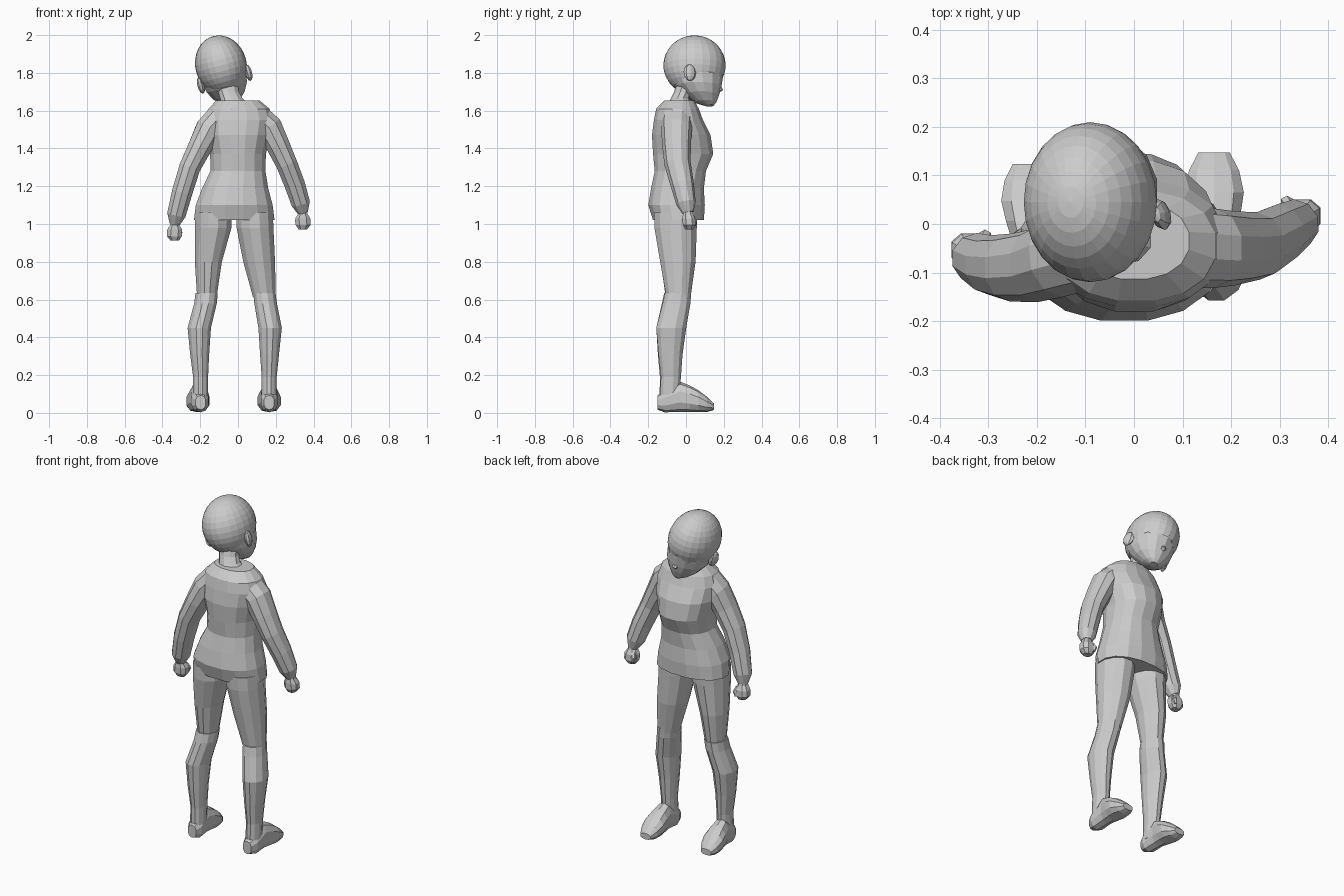
import bpy, bmesh, math
from mathutils import Vector, Matrix

UP, DEPTH = Vector((0, 0, 1)), Vector((0, 1, 0))


def finish(name, bm):
    bmesh.ops.recalc_face_normals(bm, faces=bm.faces)
    me = bpy.data.meshes.new(name)
    bm.to_mesh(me)
    bm.free()
    ob = bpy.data.objects.new(name, me)
    bpy.context.collection.objects.link(ob)
    return ob


def loft(name, secs, n=12, ref=DEPTH, fixed=None, xf=None, power=1.0):
    """Skin elliptical sections (x, y, z, half width, half depth along ref)."""
    bm = bmesh.new()
    pts = [Vector(s[:3]) for s in secs]
    rings = []
    for i, s in enumerate(secs):
        t = fixed or (pts[min(i + 1, len(pts) - 1)] - pts[max(i - 1, 0)]).normalized()
        v = (ref - t * ref.dot(t)).normalized()
        u = v.cross(t)
        ring = []
        for k in range(n):
            a = 2 * math.pi * (k + .5) / n
            c, d = math.cos(a), math.sin(a)
            c = math.copysign(abs(c) ** power, c)
            d = math.copysign(abs(d) ** power, d)
            ring.append(bm.verts.new(pts[i] + u * c * s[3] + v * d * s[4]))
        rings.append(ring)
    for r, q in zip(rings, rings[1:]):
        for k in range(n):
            bm.faces.new((r[k], r[(k + 1) % n], q[(k + 1) % n], q[k]))
    bm.faces.new(rings[0])
    bm.faces.new(rings[-1])
    if xf:
        bm.transform(xf)
    return finish(name, bm)


# Shirt body, flared hem at the bottom
loft("shirt", [
    (-.02, -.04, 1.02, .217, .137), (-.02, -.05, 1.10, .207, .152),
    (-.015, -.045, 1.19, .178, .142), (0, -.03, 1.28, .148, .138),
    (0, -.015, 1.37, .15, .162), (0, -.025, 1.47, .175, .158),
    (.005, -.04, 1.55, .185, .132), (.005, -.045, 1.61, .165, .115),
    (0, -.035, 1.655, .115, .08)], n=16, fixed=UP, power=.9)

# Sleeves and fists
arm_r = [(.075, .085), (.075, .082), (.066, .076), (.059, .07), (.057, .062), (.052, .052), (.028, .03)]
arm_paths = {
    "right": [(.09, -.045, 1.575), (.165, -.05, 1.51), (.21, -.05, 1.42), (.257, -.045, 1.32),
              (.30, -.02, 1.21), (.332, 0, 1.11), (.343, .01, 1.06)],
    "left": [(-.09, -.05, 1.575), (-.155, -.07, 1.50), (-.20, -.085, 1.41), (-.255, -.09, 1.30),
             (-.295, -.085, 1.17), (-.326, -.07, 1.05), (-.335, -.06, 1.00)]}
for side, path in arm_paths.items():
    loft(side + "_sleeve", [p + r for p, r in zip(path, arm_r)], n=10)
    x, y, z = path[-1]
    s = 1 if x > 0 else -1
    loft(side + "_fist", [
        (x, y, z + .02, .022, .024), (x, y, z - .005, .026, .028),
        (x, y + .005, z - .03, .042, .036), (x + s * .002, y + .007, z - .065, .042, .036),
        (x, y + .007, z - .088, .024, .022)], n=8, fixed=UP, power=.8)
    # Thumb
    loft(side + "_thumb", [
        (x - s * .02, y + .022, z - .02, .012, .012), (x - s * .028, y + .035, z - .045, .014, .014),
        (x - s * .022, y + .036, z - .07, .007, .007)], n=6)

# Legs: thigh, sock and foot
legs = {
    "right": ([(.088, -.055, 1.06, .1, .118), (.09, -.055, .98, .101, .116), (.112, -.043, .8, .087, .097),
               (.14, -.04, .61, .062, .066)],
              [(.14, -.042), (.146, -.05), (.17, -.078), (.167, -.082), (.165, -.08), (.165, -.088)],
              .165, 0, 1),
    "left": ([(-.13, -.055, 1.06, .1, .118), (-.131, -.055, .98, .1, .116), (-.157, -.045, .8, .074, .093),
              (-.165, -.045, .61, .053, .064)],
             [(-.166, -.046), (-.172, -.054), (-.205, -.078), (-.203, -.085), (-.198, -.085), (-.198, -.09)],
             -.198, -.02, .92)}
sock_r = [(.635, .061, .072), (.58, .062, .076), (.45, .064, .082), (.31, .052, .066),
          (.19, .041, .055), (.06, .042, .052)]
foot_r = [(-.15, .055, .028, .038), (-.11, .06, .046, .057), (-.03, .085, .046, .08),
          (.02, .075, .057, .07), (.065, .062, .064, .058), (.11, .045, .054, .041), (.147, .033, .034, .018)]
for side, (thigh, sock, fx, drift, length) in legs.items():
    loft(side + "_thigh", thigh, n=12, fixed=UP)
    loft(side + "_sock", [(x, y, z, a, b) for (x, y), (z, a, b) in zip(sock, sock_r)], n=12, fixed=UP)
    loft(side + "_foot", [(fx + drift * (y + .15) / .3, -.15 + (y + .15) * length, z, a, b)
                          for y, z, a, b in foot_r], n=10, ref=UP, fixed=DEPTH, power=.85)

# Neck, leaning towards the head
loft("neck", [(-.01, -.035, 1.62, .085, .07), (-.035, -.03, 1.665, .062, .05),
              (-.05, -.015, 1.70, .058, .048), (-.065, .01, 1.78, .06, .05)], n=10, fixed=UP)

# Head parts share one tilted local frame
HEAD = Matrix.Translation((-.09, .045, 1.84)) @ Matrix.Rotation(math.radians(-15), 4, 'Y')
loft("face", [
    (0, .078, -.22, .022, .024), (0, .06, -.203, .05, .055), (0, .038, -.165, .088, .092),
    (0, .02, -.12, .113, .122), (0, .008, -.07, .122, .142), (0, 0, 0, .126, .152),
    (0, 0, .09, .1, .12)], n=14, fixed=UP, xf=HEAD)
loft("nose", [(0, .12, -.10, .008, .01), (0, .138, -.135, .016, .014), (0, .115, -.155, .008, .008)],
     n=6, fixed=UP, xf=HEAD)

# Hair cap: sphere cut along a sloping hairline with a notched fringe
bm = bmesh.new()
bmesh.ops.create_uvsphere(bm, u_segments=24, v_segments=16, radius=1)
bm.transform(Matrix.Diagonal((.136, .165, .16, 1)))
for origin, normal in (((0, .165, -.06), (0, .22, -1)),):
    bmesh.ops.bisect_plane(bm, geom=bm.verts[:] + bm.edges[:] + bm.faces[:], plane_co=origin,
                           plane_no=normal, clear_outer=True)
rim = [v for v in bm.verts if v.is_boundary]
for v in rim:
    a = math.atan2(v.co.x, v.co.y)
    if abs(a) < 1.4:
        v.co.z += .012 * math.cos(a * 7)
bm.transform(HEAD)
hair = finish("hair", bm)
mod = hair.modifiers.new("thickness", 'SOLIDIFY')
mod.thickness = .012
mod.offset = -1

# Ears
for s, side in ((1, "right"), (-1, "left")):
    bm = bmesh.new()
    bmesh.ops.create_uvsphere(bm, u_segments=8, v_segments=6, radius=1)
    bm.transform(HEAD @ Matrix.Translation((s * .13, -.025, -.075))
                 @ Matrix.Rotation(s * .3, 4, 'Z') @ Matrix.Diagonal((.018, .034, .045, 1)))
    finish(side + "_ear", bm)
